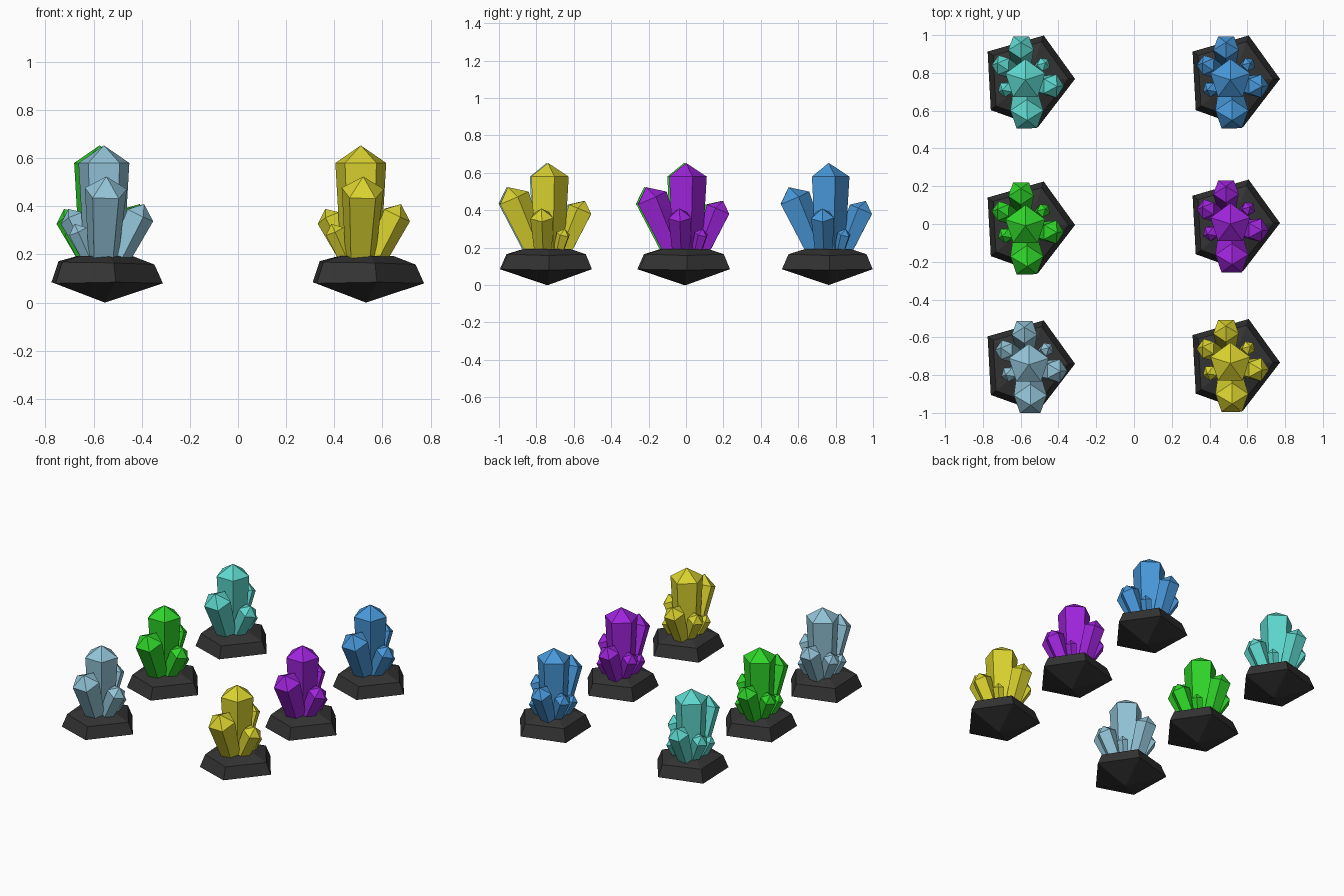
import bpy, bmesh
from math import cos, sin, pi, radians
from mathutils import Vector

if "Cube" in bpy.data.objects:
    bpy.data.objects.remove(bpy.data.objects["Cube"])

SIDES = 5


def material(name, rgb):
    m = bpy.data.materials.new(name)
    m.diffuse_color = (*[c ** 2.2 for c in rgb], 1)  # screen colour to linear
    m.use_nodes = True
    m.node_tree.nodes["Principled BSDF"].inputs["Base Color"].default_value = m.diffuse_color
    return m


def loft(bm, rings, bottom, top):
    """Skin a stack of rings and close both ends with a point."""
    vs = [[bm.verts.new(p) for p in r] for r in rings]
    n = len(vs[0])
    lo, hi = bm.verts.new(bottom), bm.verts.new(top)
    for i in range(n):
        j = (i + 1) % n
        for a, b in zip(vs, vs[1:]):
            bm.faces.new((a[i], a[j], b[j], b[i]))
        bm.faces.new((lo, vs[0][j], vs[0][i]))
        bm.faces.new((vs[-1][i], vs[-1][j], hi))


def finish(bm, name, loc, mat):
    bmesh.ops.recalc_face_normals(bm, faces=bm.faces)
    me = bpy.data.meshes.new(name)
    bm.to_mesh(me)
    bm.free()
    ob = bpy.data.objects.new(name, me)
    ob.location = loc
    me.materials.append(mat)
    bpy.context.collection.objects.link(ob)


def crystal(bm, base, shoulder, r0, r1, tip, spin):
    """Five-sided shaft widening upwards, closed by a low pyramid."""
    a, b = Vector(base), Vector(shoulder)
    d = (b - a).normalized()
    q = Vector((0, 0, 1)).rotation_difference(d)

    def ring(c, r):
        angles = [radians(spin) + 2 * pi * i / SIDES for i in range(SIDES)]
        return [c + q @ Vector((r * cos(t), r * sin(t), 0)) for t in angles]
    loft(bm, [ring(a, r0), ring(b, r1)], a, b + d * tip)


# base centre, shoulder centre, base radius, shoulder radius, tip height, spin
CRYSTALS = [
    ((.003, 0, .15), (.003, 0, .58), .085, .111, .073, 90),             # main
    ((0, -.052, .15), (.011, -.188, .463), .062, .092, .066, 90),       # front
    ((-.015, .07, .15), (-.02, .178, .402), .046, .071, .052, 270),     # back
    ((.045, -.025, .15), (.149, -.033, .366), .046, .065, .048, 0),     # right
    ((-.03, .035, .15), (-.126, .08, .350), .036, .055, .044, 180),     # left
    ((-.04, -.03, .15), (-.106, -.05, .297), .031, .042, .033, 200),    # small left
    ((.06, .05, .15), (.10, .083, .273), .026, .038, .030, 45),         # small right
]

# rock: outline of the widest ring, relative to the main crystal
OUTLINE = [(.266, .005), (.10, .235), (-.197, .15), (-.18, -.16), (.07, -.25)]
WIDE_Z = [.08, .085, .085, .08, .085]
EDGE_Z = [.158, .165, .172, .168, .165]


def rock_ring(scale, zs):
    return [(.015 + (x - .015) * scale, y * scale, z) for (x, y), z in zip(OUTLINE, zs)]


LEFT, RIGHT = -.578, .507
CLUSTERS = [
    ("pale_blue", (.57, .76, .84), LEFT, -.745, .018),
    ("green", (.20, .83, .18), LEFT, -.01, 0),
    ("teal", (.37, .84, .80), LEFT, .763, 0),
    ("yellow", (.85, .82, .20), RIGHT, -.738, 0),
    ("purple", (.62, .16, .86), RIGHT, 0, 0),
    ("blue", (.29, .59, .85), RIGHT, .763, 0),
]

stone = material("dark_stone", (.215, .215, .215))
for name, rgb, x, y, shift in CLUSTERS:
    # rock base
    bm = bmesh.new()
    loft(bm, [rock_ring(1, WIDE_Z), rock_ring(.86, EDGE_Z), rock_ring(.5, [.193] * 5)],
         (.025, 0, 0), (.015, 0, .196))
    finish(bm, name + "_rock_base", (x, y, 0), stone)
    # crystal cluster
    bm = bmesh.new()
    for c in CRYSTALS:
        crystal(bm, *c)
    finish(bm, name + "_crystals", (x + shift, y, 0), material(name, rgb))
